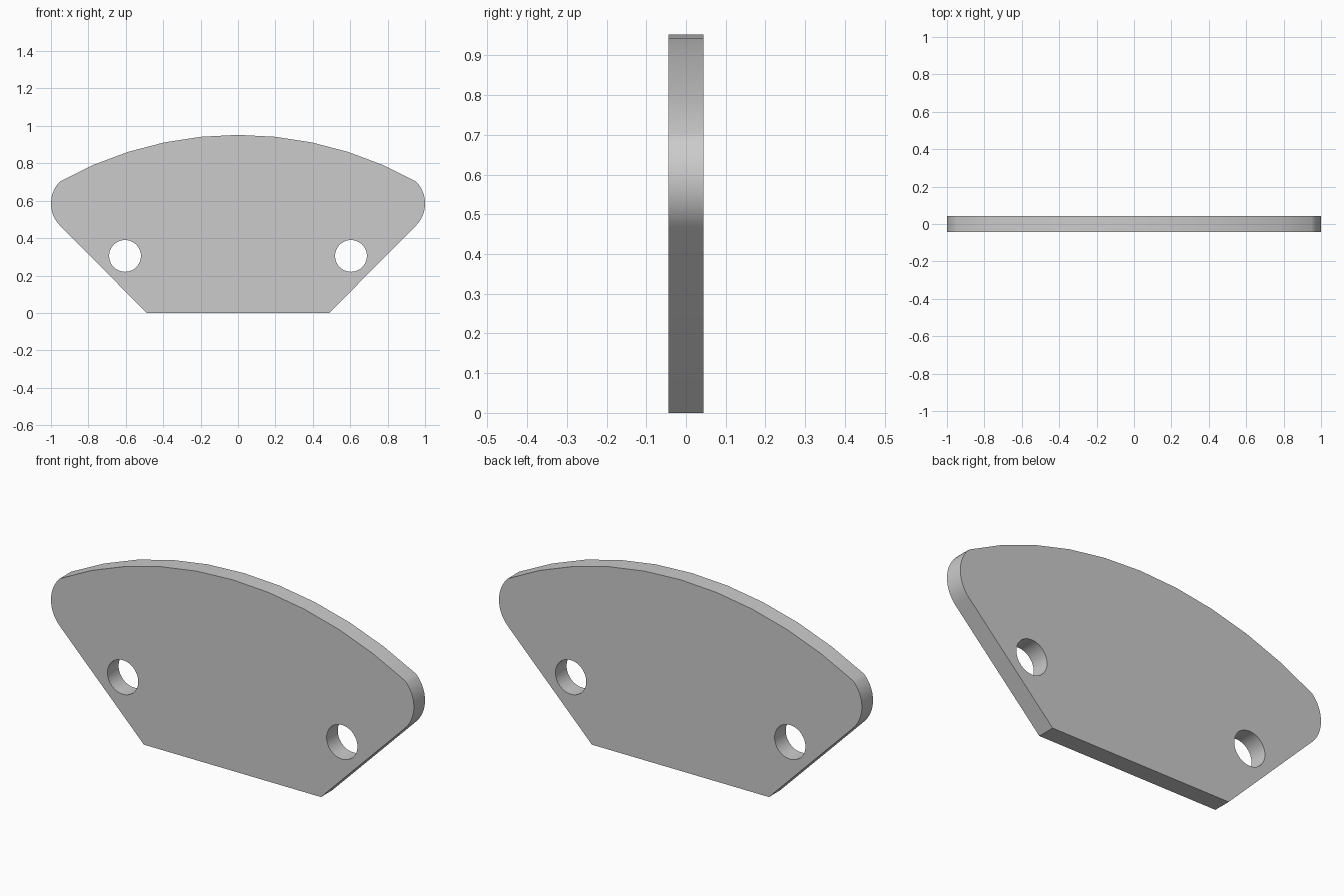
import bpy, bmesh
from math import sin, cos, asin, radians, pi

if "Cube" in bpy.data.objects:
    bpy.data.objects.remove(bpy.data.objects["Cube"])

THICK = 0.088


def arc(cx, cz, r, a0, a1, n):
    """Points on an arc, angles in radians from +x."""
    return [(cx + r * cos(a0 + (a1 - a0) * i / n),
             cz + r * sin(a0 + (a1 - a0) * i / n)) for i in range(n + 1)]


def prism(name, profile, depth):
    """Extrude an x-z outline along y, centred on y = 0."""
    bm = bmesh.new()
    face = bm.faces.new([bm.verts.new((x, -depth / 2, z)) for x, z in profile])
    ext = bmesh.ops.extrude_face_region(bm, geom=[face])
    moved = [v for v in ext["geom"] if isinstance(v, bmesh.types.BMVert)]
    bmesh.ops.translate(bm, verts=moved, vec=(0, depth, 0))
    bmesh.ops.recalc_face_normals(bm, faces=bm.faces)
    mesh = bpy.data.meshes.new(name)
    bm.to_mesh(mesh)
    bm.free()
    obj = bpy.data.objects.new(name, mesh)
    bpy.context.collection.objects.link(obj)
    return obj


# Right half of the outline: base corner, rounded shoulder, shallow top arc
shoulder = arc(0.832, 0.585, 0.168, radians(-45), radians(45), 16)
ex, ez = shoulder[-1]
top = 0.952
rise = top - ez
R = (ex * ex + rise * rise) / (2 * rise)
crown = arc(0, top - R, R, pi / 2 - asin(ex / R), pi / 2, 5)
half = [(0.488, 0)] + shoulder + crown[1:]
outline = half + [(-x, z) for x, z in reversed(half[:-1])]
plate = prism("plate", outline, THICK)

# Two round holes
cutters = []
for side in (-1, 1):
    cutter = prism("hole_cutter", arc(side * 0.604, 0.305, 0.085, 0, 2 * pi, 48)[:-1], 0.4)
    cutter.hide_render = True
    mod = plate.modifiers.new("hole", "BOOLEAN")
    mod.operation = "DIFFERENCE"
    mod.solver = "EXACT"
    mod.object = cutter
    cutters.append(cutter)

bpy.context.view_layer.objects.active = plate
plate.select_set(True)
for mod in list(plate.modifiers):
    bpy.ops.object.modifier_apply(modifier=mod.name)
for cutter in cutters:
    bpy.data.objects.remove(cutter)

# Smooth the hole walls and shoulders, keep the plate edges crisp
bpy.ops.object.shade_smooth_by_angle(angle=radians(30))
